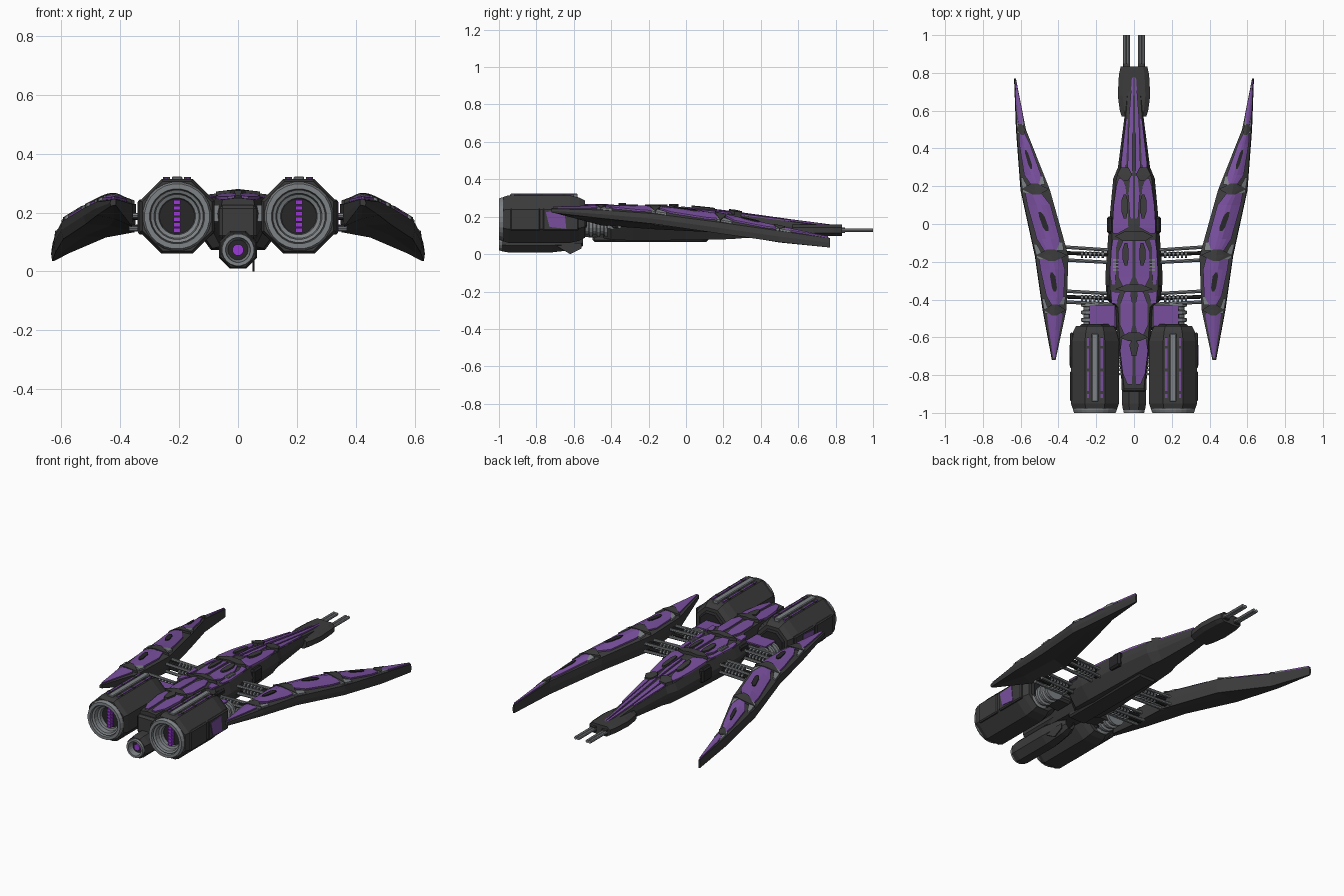
import bpy, bmesh, math
from mathutils import Vector

if "Cube" in bpy.data.objects:
    bpy.data.objects.remove(bpy.data.objects["Cube"])

def material(name, c):
    m = bpy.data.materials.new(name)
    m.diffuse_color = (*c, 1)
    m.use_nodes = True
    m.node_tree.nodes["Principled BSDF"].inputs["Base Color"].default_value = m.diffuse_color
    return m

DARK = material("dark_hull", (0.045, 0.045, 0.045))
BLACK = material("black_trim", (0.02, 0.02, 0.022))
GREY = material("grey_metal", (0.21, 0.225, 0.235))
PURPLE = material("purple_armour", (0.19, 0.078, 0.34))
GLOW = material("violet_glow", (0.33, 0.04, 0.68))

def make(name, verts, faces, mat, mirror=False, bevel=0):
    me = bpy.data.meshes.new(name)
    me.from_pydata([tuple(v) for v in verts], [], faces)
    bm = bmesh.new()
    bm.from_mesh(me)
    bmesh.ops.recalc_face_normals(bm, faces=bm.faces)
    bm.to_mesh(me)
    bm.free()
    me.materials.append(mat)
    ob = bpy.data.objects.new(name, me)
    bpy.context.collection.objects.link(ob)
    if bevel:
        b = ob.modifiers.new("bevel", 'BEVEL')
        b.width, b.segments = bevel, 1
    if mirror:
        ob.modifiers.new("mirror", 'MIRROR')
    return ob

def loft(name, rings, mat, mirror=False, caps=True):
    n = len(rings[0])
    faces = [(i*n+j, i*n+(j+1) % n, (i+1)*n+(j+1) % n, (i+1)*n+j)
             for i in range(len(rings)-1) for j in range(n)]
    if caps:
        faces += [tuple(range(n)), tuple(range((len(rings)-1)*n, len(rings)*n))]
    return make(name, [v for r in rings for v in r], faces, mat, mirror)

def box(name, x, y, z, mat, mirror=True, bevel=0):
    rings = [[(x[0], b, z[0]), (x[1], b, z[0]), (x[1], b, z[1]), (x[0], b, z[1])] for b in y]
    ob = loft(name, rings, mat)
    if bevel:
        m = ob.modifiers.new("bevel", 'BEVEL')
        m.width, m.segments = bevel, 1
    if mirror:
        ob.modifiers.new("mirror", 'MIRROR')
    return ob

def lathe(name, prof, n, cx, cz, mat, caps=True):
    # prof: (y, flat-to-flat radius); flat side on top
    k = 1 / math.cos(math.pi/n)
    rings = [[(cx + r*k*math.sin(2*math.pi*(j+.5)/n), y, cz + r*k*math.cos(2*math.pi*(j+.5)/n))
              for j in range(n)] for y, r in prof]
    return loft(name, rings, mat, cx != 0, caps)

def rod(name, p, q, r, mat, n=8):
    p, q = Vector(p), Vector(q)
    d = (q-p).normalized()
    a = d.orthogonal().normalized()
    b = d.cross(a)
    rings = [[c + r*(a*math.cos(2*math.pi*j/n) + b*math.sin(2*math.pi*j/n)) for j in range(n)]
             for c in (p, q)]
    return loft(name, rings, mat, True)

def plate(name, rows, f, mat, h=.008, cols=4):
    # raised plate following surface f; rows are (y, a0, a1)
    top = [Vector(f(a0+(a1-a0)*j/cols, y)) + Vector((0, 0, h)) for y, a0, a1 in rows for j in range(cols+1)]
    N, w = len(top), cols+1
    verts = top + [v - Vector((0, 0, h+.003)) for v in top]
    R = len(rows)
    faces = [(i*w+j, i*w+j+1, (i+1)*w+j+1, (i+1)*w+j) for i in range(R-1) for j in range(cols)]
    rim = ([j for j in range(w)] + [i*w+cols for i in range(1, R)] +
           [(R-1)*w+j for j in range(cols-1, -1, -1)] + [i*w for i in range(R-2, 0, -1)])
    faces += [(a, b, b+N, a+N) for a, b in zip(rim, rim[1:]+rim[:1])]
    return make(name, verts, faces, mat, True)

def interp(table, y):
    if y <= table[0][0]: return table[0][1:]
    for a, b in zip(table, table[1:]):
        if y <= b[0]:
            t = (y-a[0])/(b[0]-a[0])
            return [p+(q-p)*t for p, q in zip(a[1:], b[1:])]
    return table[-1][1:]

# central hull: y, half width, top, bottom
HULL = [(-.87, .062, .25, .12), (-.6, .09, .262, .095), (-.44, .10, .262, .085), (-.4, .145, .258, .078),
        (-.28, .152, .252, .072), (0, .132, .25, .075), (.24, .11, .225, .08), (.3, .085, .215, .085),
        (.57, .05, .178, .1), (.82, .03, .145, .11)]
rings = []
for y, w, t, b in HULL:
    half = [(.85*w, t-.1*w), (w, t-.4*(t-b)), (w*.95, t-.6*(t-b)), (.6*w, b)]
    rings.append([(x, y, z) for x, z in half] + [(-x, y, z) for x, z in half[::-1]] + [(0, y, t)])
loft("central_hull", rings, DARK)
roof = lambda x, y: (x, y, interp(HULL, y)[1] - .118*abs(x))

# purple armour plates on the hull
for i, rows in enumerate([
        [(.27, .008, .035), (.57, .006, .026), (.79, .002, .01)],
        [(.27, .045, .07), (.33, .04, .068), (.56, .032, .042)],
        [(-.05, .085, .112), (-.02, .03, .115), (.1, .035, .108), (.2, .045, .094), (.24, .06, .082)],
        [(.03, .006, .022), (.15, .006, .03), (.26, .006, .018)],
        [(-.33, .03, .06), (-.28, .008, .085), (-.15, .008, .085), (-.08, .008, .055)],
        [(-.32, .10, .12), (-.26, .096, .128), (-.13, .096, .12), (-.08, .08, .112)],
        [(-.59, .02, .05), (-.54, .008, .072), (-.42, .008, .072), (-.36, .02, .05)],
        [(-.42, .09, .118), (-.36, .075, .122)],
        [(-.85, .012, .035), (-.79, .008, .06), (-.67, .008, .074), (-.61, .022, .065)]]):
    plate("hull_armour_%d" % i, rows, roof, PURPLE)

# dark joints and bumps between the hull plates
for i, rows in enumerate([[(-.09, .0, .06), (-.065, .0, .1), (-.04, .0, .05)],
                          [(-.36, .0, .04), (-.345, .0, .1), (-.32, .0, .04)],
                          [(-.62, .0, .03), (-.6, .0, .075), (-.575, .0, .03)],
                          [(.23, .03, .06), (.26, .01, .09), (.3, .03, .07)],
                          [(.03, .04, .055), (.06, .035, .065), (.13, .035, .065), (.155, .042, .055)],
                          [(-.22, .035, .05), (-.19, .03, .06), (-.13, .03, .06), (-.1, .035, .05)],
                          [(-.7, .0, .012), (-.64, .0, .025), (-.62, .0, .012)]]):
    plate("hull_joint_%d" % i, rows, roof, DARK, .018)
for i in range(4):
    y = -.25 + i*.018
    plate("hull_vent_%d" % i, [(y, .085, .112), (y+.011, .085, .112)], roof, GREY, .014, 1)
for y in (-.38, -.02):
    box("hull_side_block", (.11, .143), (y-.03, y+.06), (.14, .225), BLACK, bevel=.01)
for i in range(5):
    y = -.8 + i*.022
    box("aft_rib_%d" % i, (.04, .095), (y, y+.012), (.17, .225), GREY)
box("keel_block", (-.06, .06), (-.5, .12), (.066, .1), DARK, False, .01)
box("rear_block", (-.065, .065), (-.89, -.55), (.11, .225), DARK, False, .012)

# nose block and twin guns
loft("nose_block", [[(s*x, y, z) for s, x, z in
     ((1, w*.7, .158), (1, w, .143), (1, w, .112), (1, w*.7, .098),
      (-1, w*.7, .098), (-1, w, .112), (-1, w, .143), (-1, w*.7, .158))]
     for y, w in ((.57, .065), (.6, .075), (.68, .086), (.79, .08), (.835, .07))], DARK)
for x in (.03, .048):
    rod("gun_barrel", (x, .8, .127), (x, 1, .127), .0095, GREY)
box("gun_sleeve", (.022, .056), (.82, .85), (.112, .142), DARK)

# wings: y, inner x, inner top, outer x, outer top, inner and outer thickness
WING = [(-.72, .415, .245, .432, .242, .02, .02), (-.45, .357, .228, .482, .236, .075, .045),
        (-.17, .347, .228, .522, .216, .095, .055), (.18, .445, .2, .598, .17, .085, .06),
        (.5, .572, .142, .622, .124, .08, .06), (.77, .625, .085, .632, .085, .05, .05)]
def wing_top(u, y):
    xi, zi, xo, zo, _, _ = interp(WING, y)
    crown = .17*(xo-xi)
    return (xi+(xo-xi)*u, y, zi+(zo-zi)*u + crown*min(1, u/.4, (1-u)/.4))
rings = []
for row in WING:
    y, xi, zi, xo, zo, ti, to = row
    ring = [wing_top(u, y) for u in (0, .4, .6, 1)]
    w = xo-xi
    ring += [(xo+.003, y, zo-to*.5), (xo-.03*w, y, zo-to),
             ((xi+xo)/2, y, (zi-ti+zo-to)/2+.05*w), (xi+.03*w, y, zi-ti), (xi, y, zi-ti*.5)]
    rings.append(ring)
loft("wing", rings, DARK, True)
for i, rows in enumerate([
        [(-.71, .3, .7), (-.56, .14, .86), (-.48, .12, .86), (-.45, .35, .7)],
        [(-.43, .3, .62), (-.38, .12, .8), (-.24, .1, .9), (-.18, .2, .9)],
        [(-.14, .2, .7), (-.08, .12, .84), (.1, .12, .9), (.17, .35, .88)],
        [(.2, .25, .6), (.26, .12, .82), (.42, .12, .88), (.49, .3, .8)],
        [(.515, .2, .75), (.58, .1, .88), (.76, .1, .9)]]):
    plate("wing_armour_%d" % i, rows, wing_top, PURPLE, cols=5)
    if 0 < i < 4:
        m = sum(r[0] for r in rows)/4
        plate("wing_hatch_%d" % i, [(m-.05, .42, .5), (m-.03, .38, .56), (m+.03, .42, .6), (m+.05, .5, .58)],
              wing_top, BLACK, .013)
for i, y in enumerate((-.455, -.165, .185, .5)):
    plate("wing_joint_%d" % i, [(y-.03, .4, .62), (y, .02, .98), (y+.03, .38, .6)], wing_top, DARK, .012)
    plate("wing_joint_metal_%d" % i, [(y+.025, .1, .32), (y+.07, .05, .14)], wing_top, GREY, .01)
    plate("wing_edge_metal_%d" % i, [(y-.02, .72, .96), (y+.06, .88, .98)], wing_top, GREY, .01)

# struts joining the wings to the hull
for i, (y, t) in enumerate(((-.14, .018), (-.205, .015), (-.37, .015), (-.425, .012))):
    for z in (.145, .19):
        rod("strut_%d" % i, (.1, y, z), (.37, y+t, z), .009, GREY)
for y in (-.163, -.395):
    for z in (.15, .185):
        rod("strut_core", (.1, y, z), (.37, y+.01, z), .010, BLACK)
        for j in range(6):
            x = .16 + j*.022
            rod("strut_ring", (x, y, z), (x+.011, y, z), .018, GREY)

# main engines
EX, EZ = .207, .187
lathe("engine_body", [(-.978, .1), (-.978, .118), (-.95, .127), (-.62, .127), (-.57, .115), (-.54, .1), (-.54, .05)],
      8, EX, EZ, DARK, False)
lathe("engine_front_cap", [(-.56, .1), (-.53, .07)], 8, EX, EZ, BLACK)
lathe("engine_nozzle", [(-.96, .118), (-.985, .116), (-1, .11), (-1, .093), (-.985, .09),
      (-.98, .078), (-.955, .074), (-.95, .062), (-.92, .058)], 24, EX, EZ, GREY, False)
lathe("nozzle_groove", [(-.9865, .096), (-.9865, .087)], 24, EX, EZ, DARK, False)
lathe("nozzle_back", [(-.93, .064), (-.92, .064)], 24, EX, EZ, BLACK)
for j in range(6):
    z = EZ + (j-2.5)*.019
    box("nozzle_glow_%d" % j, (EX-.012, EX+.012), (-.955, -.925), (z-.0075, z+.0075), GLOW)
lathe("engine_intake", [(-.56 + .02*(k//2) + .004*(k % 2), (.045, .058, .058, .045)[k % 4]) for k in range(15)],
      16, EX+.015, .15, GREY)
# engine top spine and purple strips
box("engine_spine", (EX-.018, EX+.018), (-.94, -.58), (.30, .323), GREY, bevel=.004)
for x in (-.036, .036):
    box("engine_strip", (EX+x-.006, EX+x+.006), (-.92, -.6), (.305, .318), PURPLE)
    for y in (-.9, -.78, -.66):
        box("engine_clamp", (EX+x-.012, EX+x+.012), (y, y+.015), (.3, .32), DARK)
# engine side armour
for y in ((-.94, -.78), (-.765, -.575)):
    box("engine_side_plate", (.32, .339), y, (.125, .245), DARK, bevel=.006)
make("engine_side_patch", [(x, y, z) for x in (.335, .342) for y, z in
     ((-.75, .225), (-.65, .235), (-.64, .135), (-.73, .145))],
     [(0, 1, 2, 3), (4, 5, 6, 7), (0, 1, 5, 4), (1, 2, 6, 5), (2, 3, 7, 6), (3, 0, 4, 7)], PURPLE, True)
# shoulders between hull and engines
box("shoulder", (.08, .24), (-.56, -.44), (.12, .205), DARK, bevel=.012)
box("shoulder_armour", (.1, .235), (-.55, -.43), (.205, .213), PURPLE)

# small lower engine
lathe("lower_engine", [(-.985, .045), (-.985, .058), (-.95, .064), (-.72, .064), (-.6, .05), (-.55, .03)],
      8, 0, .073, DARK, False)
lathe("lower_nozzle", [(-.97, .058), (-1, .054), (-1, .042), (-.975, .038), (-.96, .03)], 20, 0, .073, GREY, False)
lathe("lower_nozzle_back", [(-.968, .036), (-.955, .036)], 20, 0, .073, BLACK)
lathe("lower_glow", [(-.98, .019), (-.96, .019)], 12, 0, .073, GLOW)
make("lower_fin", [(x, y, z) for x in (.05, .056) for y, z in ((-.72, .06), (-.56, .06), (-.56, .03), (-.62, 0))],
     [(0, 1, 2, 3), (4, 5, 6, 7), (0, 1, 5, 4), (1, 2, 6, 5), (2, 3, 7, 6), (3, 0, 4, 7)], DARK)
